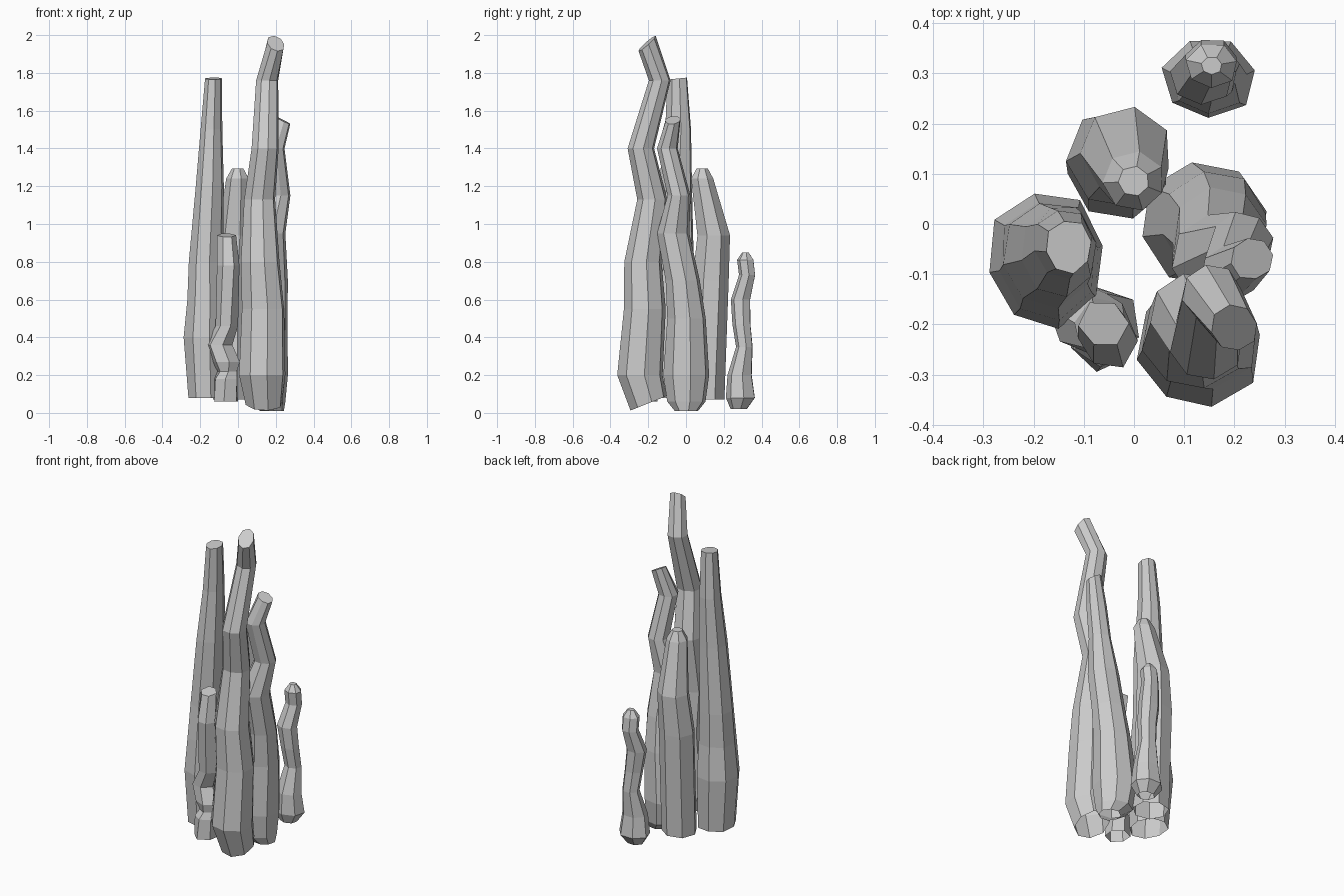
import bpy
import bmesh
import math
import random
from mathutils import Vector

cube = bpy.data.objects.get("Cube")
if cube:
    bpy.data.objects.remove(cube, do_unlink=True)

# One plain stone colour
stone = bpy.data.materials.new("grey_stone")
stone.use_nodes = True
grey = (0.6, 0.6, 0.6, 1)
stone.diffuse_color = grey
stone.node_tree.nodes["Principled BSDF"].inputs["Base Color"].default_value = grey


def ring_points(centre, radius, depth, bumps, turn, slope, rng, jitter):
    """Points of one rough ring; the slope leans it along x and y."""
    points = []
    for side, bump in enumerate(bumps):
        angle = turn + math.tau * side / len(bumps)
        reach = radius * bump * (1 + rng.uniform(-jitter, jitter) / 2)
        across = reach * math.cos(angle)
        along = reach * depth * math.sin(angle)
        rise = slope[0] * across + slope[1] * along
        points.append(centre + Vector((across, along, rise)))
    return points


def add_column(name, rings, sides=8, depth=1, turn=0.2, twist=0, jitter=0.04,
               foot_tilt=(0, 0), tip_tilt=(0, 0), seed=1):
    """Loft a faceted column, open at the foot, through rings of
    (height, x, y, radius). Depth is the y radius over the x radius."""
    rng = random.Random(seed)
    bumps = [1.04 + rng.uniform(-jitter, jitter) for side in range(sides)]
    bm = bmesh.new()
    loops = []
    last = len(rings) - 1
    for index, (height, x, y, radius) in enumerate(rings):
        slope = (0, 0)
        if index == 0:
            slope = foot_tilt
        elif index == last:
            slope = tip_tilt
        points = ring_points(Vector((x, y, height)), radius, depth, bumps,
                             turn + twist * index, slope, rng, jitter)
        loops.append([bm.verts.new(point) for point in points])

    # Walls between neighbouring rings, then the tip
    for lower, upper in zip(loops, loops[1:]):
        for side in range(sides):
            after = (side + 1) % sides
            bm.faces.new((lower[side], lower[after], upper[after], upper[side]))
    bm.faces.new(loops[-1])

    mesh = bpy.data.meshes.new(name)
    bm.to_mesh(mesh)
    bm.free()
    mesh.materials.append(stone)
    column = bpy.data.objects.new(name, mesh)
    bpy.context.scene.collection.objects.link(column)
    return column


# Tallest column, thick foot leaning forward and a kinked tip
add_column("tall_front_column", [
    (.05, .14, -.2, .095),
    (.2, .13, -.245, .12),
    (.55, .135, -.22, .11),
    (.8, .12, -.23, .1),
    (1.13, .115, -.18, .08),
    (1.4, .145, -.24, .07),
    (1.76, .155, -.14, .057),
    (1.955, .2, -.207, .045),
], foot_tilt=(0, .4), tip_tilt=(-.25, .85), seed=3)

# Zigzag column on the left side
add_column("zigzag_side_column", [
    (.01, .18, 0, .06),
    (.06, .15, 0, .1),
    (.2, .14, 0, .12),
    (.5, .16, 0, .1),
    (.7, .17, -.02, .09),
    (.95, .165, -.07, .085),
    (1.15, .215, -.04, .06),
    (1.4, .19, -.1, .055),
    (1.55, .235, -.07, .04),
], tip_tilt=(-.5, .1), seed=5)

# Tall tapering column on the right
add_column("tall_right_column", [
    (.08, -.165, -.07, .1),
    (.4, -.175, -.07, .115),
    (.6, -.17, -.07, .1),
    (.8, -.17, -.06, .09),
    (1.2, -.15, -.055, .075),
    (1.5, -.14, -.04, .058),
    (1.77, -.13, -.045, .045),
], depth=1.15, tip_tilt=(0, .1), seed=8)

# Medium column at the back with a pointed top
add_column("back_column", [
    (.07, -.03, .105, .1),
    (.7, -.03, .13, .1),
    (.94, -.015, .145, .09),
    (1.24, 0, .085, .06),
    (1.295, 0, .085, .03),
], sides=7, depth=.95, turn=.5, seed=11)

# Short wavy column standing apart
add_column("short_back_column", [
    (.02, .15, .28, .05),
    (.08, .15, .29, .09),
    (.2, .15, .285, .075),
    (.35, .16, .31, .05),
    (.47, .15, .295, .055),
    (.6, .135, .29, .06),
    (.73, .155, .325, .05),
    (.81, .155, .315, .05),
    (.85, .155, .315, .02),
], sides=7, depth=.87, seed=14)

# Small gnarled column, pinched low down and twisted
add_column("gnarled_front_column", [
    (.06, -.065, -.22, .067),
    (.18, -.065, -.22, .06),
    (.22, -.055, -.21, .05),
    (.27, -.06, -.2, .07),
    (.36, -.1, -.185, .065),
    (.46, -.06, -.205, .055),
    (.78, -.05, -.23, .055),
    (.94, -.06, -.2, .045),
], sides=6, turn=.4, twist=.1, jitter=.1, tip_tilt=(0, .2), seed=17)
